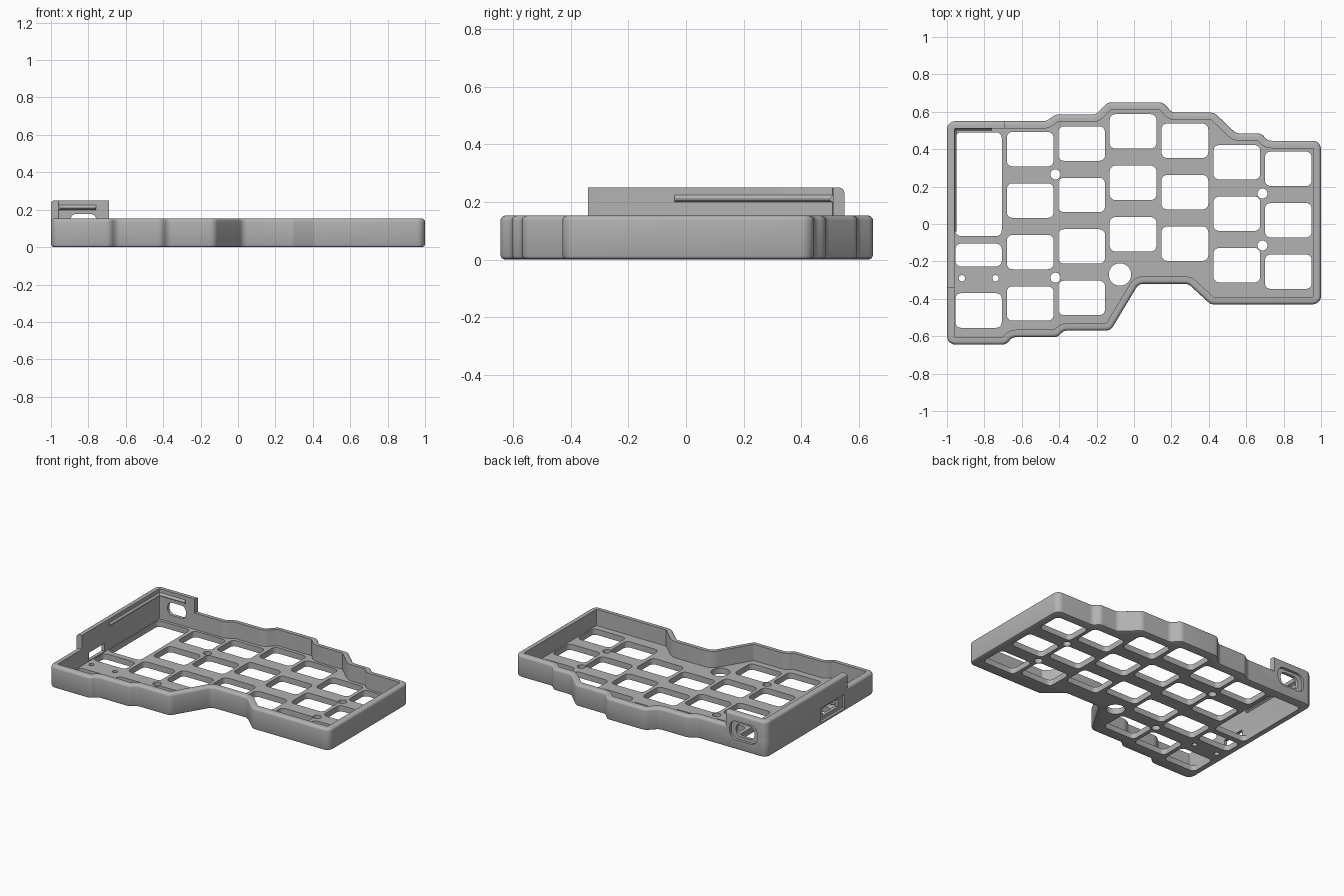
import bpy, bmesh, math
from mathutils import Vector

if "Cube" in bpy.data.objects:
    bpy.data.objects.remove(bpy.data.objects["Cube"], do_unlink=True)

grey = bpy.data.materials.new("mid_grey")
grey.use_nodes = True
grey.diffuse_color = (0.45, 0.45, 0.45, 1)
grey.node_tree.nodes["Principled BSDF"].inputs["Base Color"].default_value = (0.45, 0.45, 0.45, 1)

WALL, RIM, HIGH, FLOOR = 0.04, 0.153, 0.25, 0.04


def rounded(poly, radius, inset=0.0, steps=5):
    """Inset a counter-clockwise polygon and fillet every corner concentrically."""
    pts, n, out = [Vector(p) for p in poly], len(poly), []
    for i, p in enumerate(pts):
        a = (p - pts[i - 1]).normalized()
        b = (pts[(i + 1) % n] - p).normalized()
        na, nb = Vector((-a.y, a.x)), Vector((-b.y, b.x))
        corner = p + (na + nb) * inset / (1 + na.dot(nb))
        turn = math.atan2(a.x * b.y - a.y * b.x, a.dot(b))
        side = 1 if turn > 0 else -1
        r = max(radius - side * inset, 0.003)
        start = corner - a * r * math.tan(abs(turn) / 2)
        centre = start + na * side * r
        for k in range(steps + 1):
            t = turn * k / steps
            d = (start - centre)
            out.append(centre + Vector((d.x * math.cos(t) - d.y * math.sin(t),
                                        d.x * math.sin(t) + d.y * math.cos(t))))
    return out


def rect(x0, x1, y0, y1):
    return [(x0, y0), (x1, y0), (x1, y1), (x0, y1)]


def circle(x, y, r, n=28):
    return [(x + r * math.cos(2 * math.pi * i / n), y + r * math.sin(2 * math.pi * i / n)) for i in range(n)]


def loft(bm, rings, closed=False):
    """Skin equal rings of 3D points; cap the ends or join them into a tube."""
    vs = [[bm.verts.new(p) for p in ring] for ring in rings]
    n = len(vs[0])
    pairs = list(zip(vs, vs[1:])) + ([(vs[-1], vs[0])] if closed else [])
    for lo, hi in pairs:
        for i in range(n):
            bm.faces.new((lo[i], lo[(i + 1) % n], hi[(i + 1) % n], hi[i]))
    if not closed:
        bm.faces.new(vs[0])
        bm.faces.new(vs[-1])


def prism(bm, pts, a, b, axis="z"):
    place = {"z": lambda p, h: (p[0], p[1], h),
             "y": lambda p, h: (p[0], h, p[1]),
             "x": lambda p, h: (h, p[0], p[1])}[axis]
    loft(bm, [[place(p, h) for p in pts] for h in (a, b)])


def make(name, bm):
    bmesh.ops.recalc_face_normals(bm, faces=bm.faces)
    mesh = bpy.data.meshes.new(name)
    bm.to_mesh(mesh)
    bm.free()
    mesh.materials.append(grey)
    ob = bpy.data.objects.new(name, mesh)
    bpy.context.collection.objects.link(ob)
    return ob


def select(ob):
    bpy.ops.object.select_all(action="DESELECT")
    ob.select_set(True)
    bpy.context.view_layer.objects.active = ob


def boolean(ob, cutter, operation="DIFFERENCE"):
    mod = ob.modifiers.new("cut", "BOOLEAN")
    mod.operation, mod.solver, mod.object = operation, "EXACT", cutter
    select(ob)
    bpy.ops.object.modifier_apply(modifier=mod.name)


# Case outline, stepped to follow the key columns
outline = [(-1, .55), (-.47, .55), (-.42, .585), (-.205, .585), (-.14, .65), (.155, .65),
           (.205, .595), (.43, .595), (.545, .485), (.68, .485), (.715, .445), (1, .445),
           (1, -.43), (.41, -.43), (.29, -.32), (.025, -.32), (-.125, -.57), (-.375, -.57),
           (-.41, -.605), (-.65, -.605), (-.685, -.645), (-1, -.645)][::-1]


def ring(inset, z):
    return [(p.x, p.y, z) for p in rounded(outline, 0.045, inset)]


def rolled_top(z, r=0.018):
    return [ring(r * (1 - math.cos(t)), z - r + r * math.sin(t))
            for t in (math.pi / 2 * k / 4 for k in range(5))]


# Tray: rolled outer wall, rim and floor
bm = bmesh.new()
bottom = [ring(0.015, 0), ring(0.0045, 0.0045), ring(0, 0.015)]
loft(bm, bottom + rolled_top(RIM) + [ring(WALL, RIM), ring(WALL, FLOOR)])
tray = make("tray", bm)

# Raised wall around the controller corner
bm = bmesh.new()
loft(bm, [ring(WALL, 0.13), ring(0, 0.13)] + rolled_top(HIGH) + [ring(WALL, HIGH)], closed=True)
raised = make("raised_wall", bm)
bm = bmesh.new()
prism(bm, [(-1.1, -.34), (-.9, -.34), (-.9, .45), (-.69, .45), (-.69, .7), (-1.1, .7)], 0, 0.4)
keep = make("corner_cutter", bm)
boolean(raised, keep, "INTERSECT")

# Key openings: column left edge, top key centre, key count
bm = bmesh.new()
columns = [(-.68, .4, 4), (-.405, .43, 4), (-.13, .495, 3), (.147, .445, 3), (.425, .33, 3), (.7, .295, 3)]
openings = [rect(x, x + .25, top - .275 * k - .092, top - .275 * k + .092)
            for x, top, count in columns for k in range(count)]
# Controller, jack and thumb openings in the outer column
openings += [rect(-.955, -.707, lo, hi) for lo, hi in ((-.065, .49), (-.227, -.105), (-.555, -.37))]
for o in openings:
    prism(bm, rounded(o, 0.03), -.1, .1)
# Screw, peg and reset holes
for x, y, r in ((-.42, .265, .027), (-.42, -.287, .027), (.687, .163, .027), (.687, -.115, .027),
                (-.92, -.29, .017), (-.74, -.29, .017), (-.075, -.27, .06)):
    prism(bm, circle(x, y, r), -.1, .1)
key_cutter = make("key_cutter", bm)
boolean(tray, key_cutter)

# Cable port in the back wall and jack port in the side wall, each with a recess
ports = []
for pts, a, b, axis in ((rounded(rect(-.93, -.72, .068, .198), .05), .532, .7, "y"),
                        (rounded(rect(-.897, -.757, .09, .178), .035), .45, .7, "y"),
                        (rect(-.31, -.05, .02, .12), -1.1, -.982, "x"),
                        (rect(-.26, -.09, .045, .1), -1.1, -.9, "x")):
    bm = bmesh.new()
    prism(bm, pts, a, b, axis)
    ports.append(make("port_cutter", bm))
for port in ports:
    boolean(tray, port)
    boolean(raised, port)

for cutter in [keep, key_cutter] + ports:
    bpy.data.objects.remove(cutter, do_unlink=True)

# Snap ridges for the cover, inside the raised wall
bm = bmesh.new()
wedge = [(-.002, .198), (.011, .206), (.011, .21), (-.002, .227)]
prism(bm, [(-.96 + d, z) for d, z in wedge], -.04, .51, "y")
prism(bm, [(.51 - d, z) for d, z in wedge], -.96, -.76, "x")
ridges = make("snap_ridges", bm)

for ob in (tray, raised):
    select(ob)
    bpy.ops.object.shade_smooth_by_angle(angle=math.radians(35))
